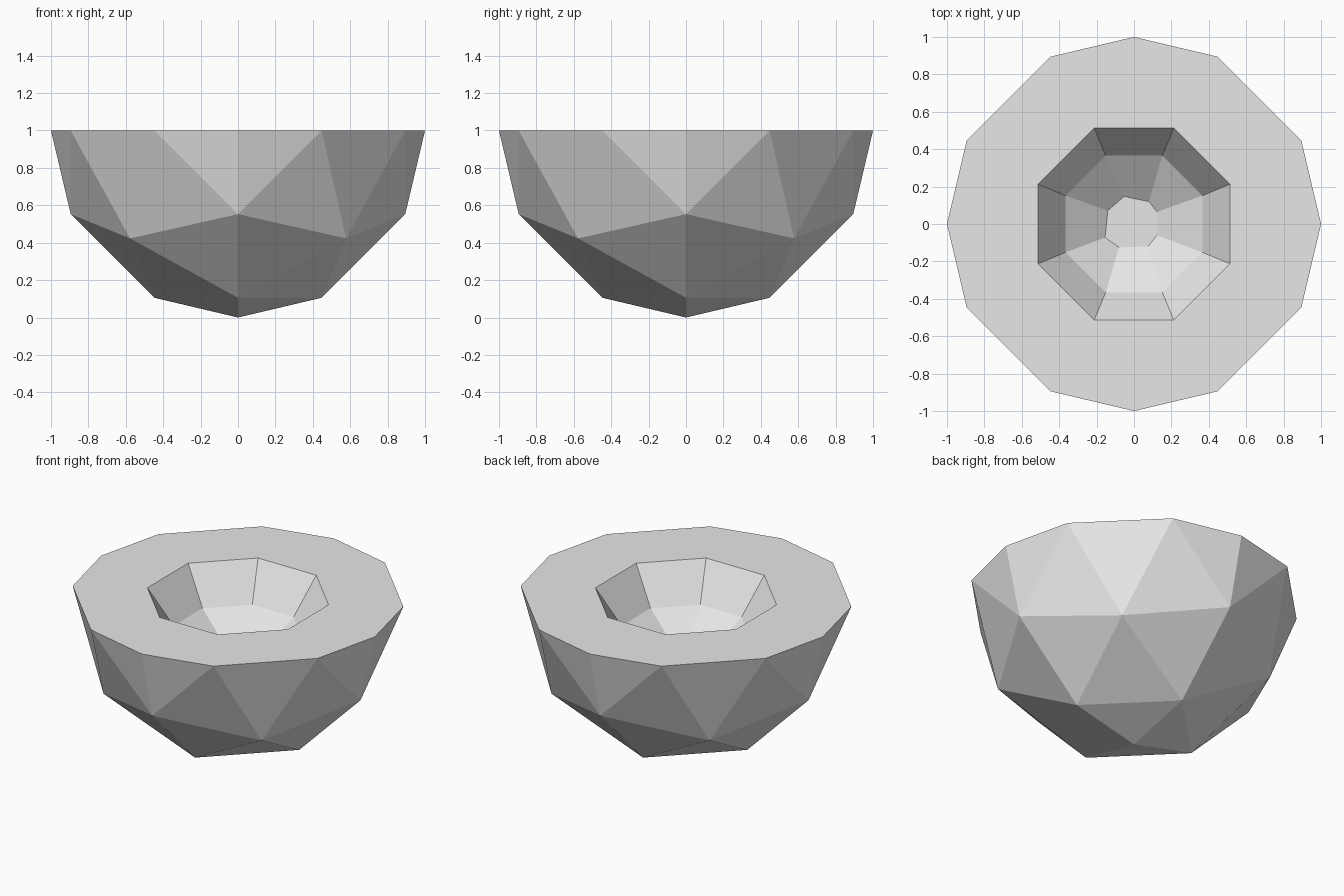
import bpy
import bmesh
from math import cos, sin, pi
from mathutils import Vector

if "Cube" in bpy.data.objects:
    bpy.data.objects.remove(bpy.data.objects["Cube"], do_unlink=True)

# Plain grey material
grey = bpy.data.materials.new("light grey")
grey.use_nodes = True
colour = (0.8, 0.8, 0.8, 1)
grey.diffuse_color = colour
grey.node_tree.nodes["Principled BSDF"].inputs["Base Color"].default_value = colour

FREQ = 3   # triangles along each edge of an octant
SIDES = 8  # sides of the hollow

bm = bmesh.new()


def dome_point(i, j, sx, sy):
    """Point of a subdivided octahedron pushed out to the unit sphere."""
    p = Vector((i * sx, j * sy, i + j - FREQ)).normalized()
    return bm.verts.new((p.x, p.y, p.z + 1))


def ring(radius, z):
    angles = [(k + 0.5) * 2 * pi / SIDES for k in range(SIDES)]
    return [bm.verts.new((radius * cos(a), radius * sin(a), z)) for a in angles]


def band(upper, lower):
    for k in range(SIDES):
        n = (k + 1) % SIDES
        bm.faces.new((upper[k], upper[n], lower[n], lower[k]))


# Faceted outer shell: four octants of triangles
for sx in (1, -1):
    for sy in (1, -1):
        grid = {(i, j): dome_point(i, j, sx, sy)
                for i in range(FREQ + 1) for j in range(FREQ + 1 - i)}
        for i, j in grid:
            if i + j < FREQ:
                bm.faces.new((grid[i, j], grid[i + 1, j], grid[i, j + 1]))
            if i + j < FREQ - 1:
                bm.faces.new((grid[i + 1, j], grid[i + 1, j + 1], grid[i, j + 1]))
bmesh.ops.remove_doubles(bm, verts=bm.verts[:], dist=0.001)

# Eight-sided hollow with a slightly uneven floor
mouth = ring(0.555, 1.0)
middle = ring(0.395, 0.765)
floor_points = [(0.123, 0.065), (0.08, 0.12), (-0.053, 0.147), (-0.14, 0.072),
                (-0.155, -0.072), (-0.08, -0.125), (0.075, -0.12), (0.123, -0.06)]
floor = [bm.verts.new((x, y, 0.6)) for x, y in floor_points]
band(mouth, middle)
band(middle, floor)
bm.faces.new(floor)

# Flat rim joining the shell to the hollow
open_edges = [e for e in bm.edges if e.is_boundary]
bmesh.ops.bridge_loops(bm, edges=open_edges)
bmesh.ops.recalc_face_normals(bm, faces=bm.faces[:])

mesh = bpy.data.meshes.new("bowl")
bm.to_mesh(mesh)
bm.free()
mesh.materials.append(grey)
bowl = bpy.data.objects.new("bowl", mesh)
bpy.context.collection.objects.link(bowl)
